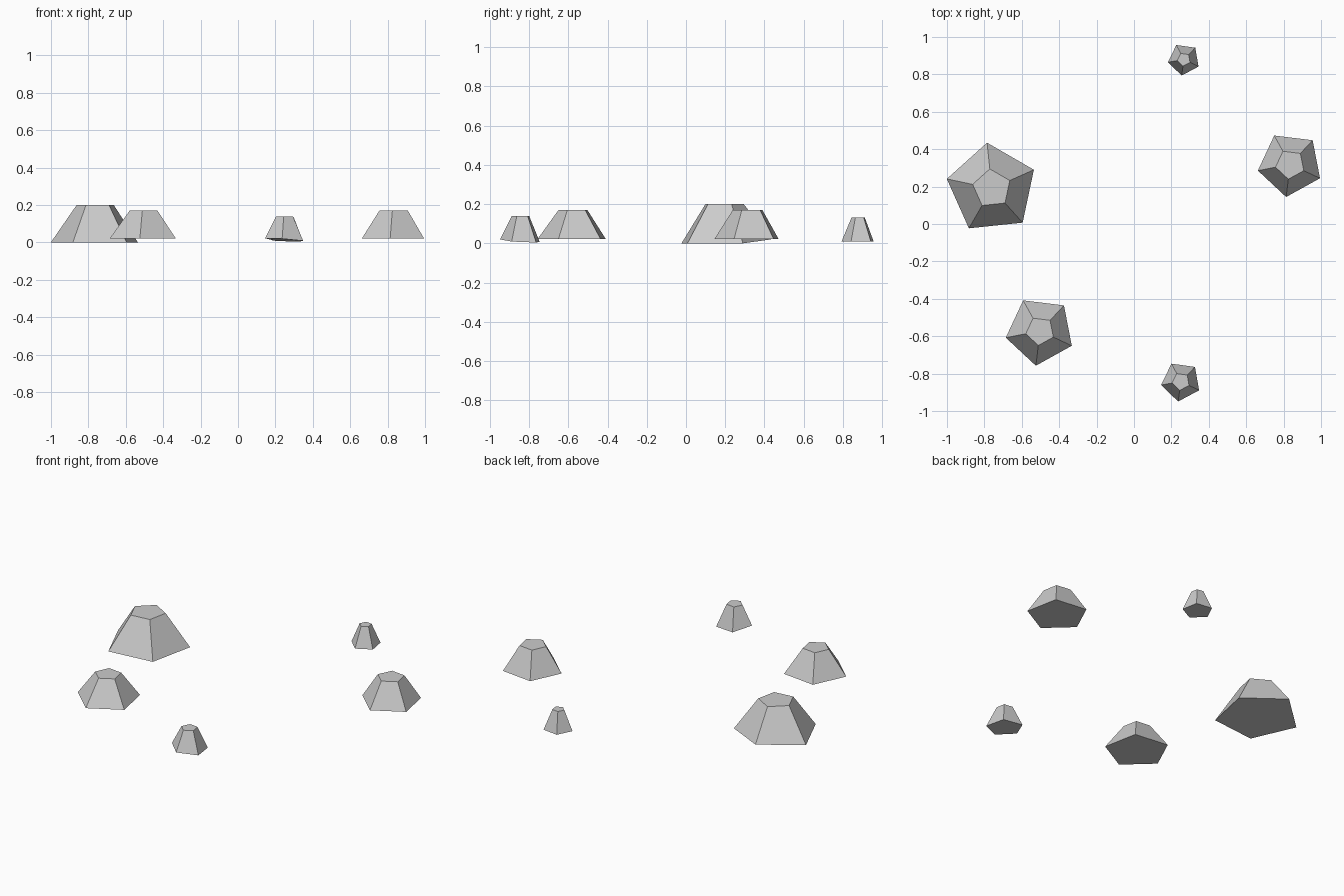
import bpy, bmesh
from math import sin, cos, radians, tau

old = bpy.data.objects.get("Cube")
if old:
    bpy.data.objects.remove(old)

stone = bpy.data.materials.new("stone grey")
stone.use_nodes = True
stone.diffuse_color = (0.6, 0.6, 0.6, 1)
stone.node_tree.nodes["Principled BSDF"].inputs["Base Color"].default_value = (0.6, 0.6, 0.6, 1)


def rock(name, center, base_r, top_r, height, turn, floor, lifts=(0,) * 5):
    """Five-sided tapered rock; lifts raises single base corners, clockwise from turn."""
    bm = bmesh.new()
    rings = []
    for r in (base_r, top_r):
        ring = []
        for i in range(5):
            a = radians(turn) - tau * i / 5
            z = floor + lifts[i] if r == base_r else height
            ring.append(bm.verts.new((center[0] + r * cos(a), center[1] + r * sin(a), z)))
        rings.append(ring)
    base, top = rings
    bm.faces.new(base)
    bm.faces.new(top)
    for i in range(5):
        j = (i + 1) % 5
        bm.faces.new((base[i], base[j], top[j], top[i]))
    bmesh.ops.recalc_face_normals(bm, faces=bm.faces)
    mesh = bpy.data.meshes.new(name)
    bm.to_mesh(mesh)
    bm.free()
    mesh.materials.append(stone)
    bpy.context.collection.objects.link(bpy.data.objects.new(name, mesh))


# Large rock, two medium rocks and two pebbles
rock("large_rock", (-0.76, 0.19), 0.246, 0.105, 0.2, 96, 0, (0.02, 0, 0, 0, 0))
rock("medium_rock_front", (-0.502, -0.572), 0.187, 0.078, 0.171, 119, 0.021)
rock("medium_rock_side", (0.835, 0.319), 0.176, 0.08, 0.171, 119, 0.021)
rock("pebble_front", (0.251, -0.842), 0.108, 0.048, 0.139, 118, 0.004, (0.004, 0, 0.005, 0.016, 0.018))
rock("pebble_back", (0.267, 0.88), 0.087, 0.036, 0.132, 118, 0.01)
